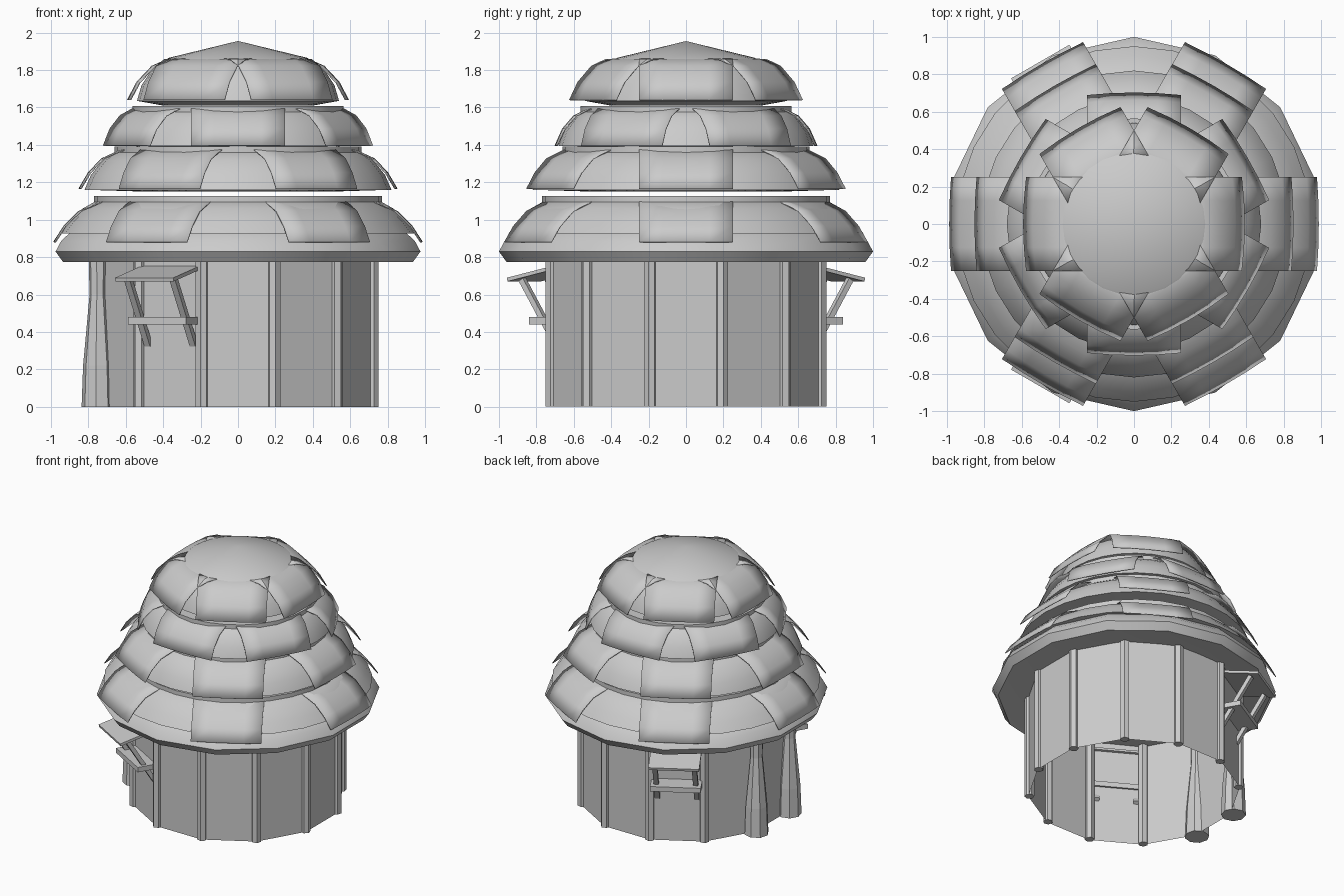
import bpy, bmesh
from math import sin, cos, pi, radians
from mathutils import Vector, Matrix

cube = bpy.data.objects.get("Cube")
if cube:
    bpy.data.objects.remove(cube, do_unlink=True)

GREY = (0.6, 0.6, 0.6, 1)
mat = bpy.data.materials.new("plain_grey")
mat.use_nodes = True
mat.diffuse_color = GREY
mat.node_tree.nodes["Principled BSDF"].inputs["Base Color"].default_value = GREY


def finish(name, bm, smooth=None, fix_normals=True):
    """Turn a bmesh into a named object, optionally smooth below an angle."""
    bmesh.ops.remove_doubles(bm, verts=bm.verts, dist=1e-5)
    if fix_normals:
        bmesh.ops.recalc_face_normals(bm, faces=bm.faces)
    me = bpy.data.meshes.new(name)
    bm.to_mesh(me)
    bm.free()
    me.materials.append(mat)
    if smooth:
        me.shade_smooth()
        me.set_sharp_from_angle(angle=radians(smooth))
    ob = bpy.data.objects.new(name, me)
    bpy.context.collection.objects.link(ob)
    return ob


def loft(bm, rings, closed=True):
    """Skin a list of point rows with quads."""
    rows = [[bm.verts.new(p) for p in ring] for ring in rings]
    n = len(rows[0])
    for a, b in zip(rows, rows[1:]):
        for i in range(n if closed else n - 1):
            j = (i + 1) % n
            bm.faces.new((a[i], a[j], b[j], b[i]))
    return rows


def circle(r, z, sides, phase=0, centre=(0, 0)):
    return [(centre[0] + r * cos(phase + 2 * pi * i / sides),
             centre[1] + r * sin(phase + 2 * pi * i / sides), z) for i in range(sides)]


def revolve(name, profile, sides, phase=0, smooth=None):
    bm = bmesh.new()
    loft(bm, [circle(max(r, 1e-7), z, sides, phase) for r, z in profile])
    return finish(name, bm, smooth)


def column(name, sections, sides, phase, centre):
    """Capped upright post with a changing radius."""
    bm = bmesh.new()
    rows = loft(bm, [circle(r, z, sides, phase, centre) for r, z in sections])
    bm.faces.new(rows[0])
    bm.faces.new(rows[-1])
    return finish(name, bm)


def beam(name, start, end, width, thick, angle):
    """Box between two (radius, side, height) points, turned to face an angle."""
    a, b = Vector(start), Vector(end)
    d = (b - a).normalized()
    side = Vector((0, 1, 0))
    up = d.cross(side)
    bm = bmesh.new()
    bmesh.ops.create_cube(bm, size=1)
    frame = Matrix((d * (b - a).length, side * width, up * thick)).transposed().to_4x4()
    bm.transform(Matrix.Rotation(angle, 4, "Z") @ Matrix.Translation((a + b) / 2) @ frame)
    return finish(name, bm)


# Twelve sided wall, open underneath
revolve("wall", [(0.75, 0), (0.75, 0.82)], 12, radians(15))

# Posts on the wall corners, with two flared door posts on the -x side
for k in range(12):
    a = radians(15 + 30 * k)
    if k in (5, 6):
        column("door_post", [(0.088, 0), (0.08, 0.22), (0.045, 0.6), (0.05, 0.82)],
               8, a + pi / 8, (0.775 * cos(a), 0.775 * sin(a)))
    else:
        column("wall_post", [(0.035, 0), (0.035, 0.82)], 6, a,
               (0.742 * cos(a), 0.742 * sin(a)))

# Two windows: sloping awning, shelf and slanted struts
for deg in (120, 240):
    a = radians(deg)
    beam("window_awning", (0.71, 0, 0.745), (1.0, 0, 0.68), 0.36, 0.02, a)
    beam("window_shelf", (0.71, 0, 0.46), (0.865, 0, 0.46), 0.36, 0.038, a)
    for s in (-0.14, 0.14):
        beam("window_strut", (0.93, s, 0.68), (0.715, s, 0.33), 0.035, 0.03, a)

# Rounded eave with a closed ceiling
revolve("eave", [(0, 0.8), (0.72, 0.8), (0.96, 0.775), (1.0, 0.83),
                 (0.97, 0.885), (0.9, 0.95), (0.7, 1.02)], 14, pi / 2, 50)

# Roof tiers: smooth dome, plate profile, first plate angle
tiers = {
    "lower": ([(0.6, 0.93), (0.95, 0.925), (0.9, 0.99), (0.83, 1.06), (0.74, 1.11), (0, 1.12)],
              [(0.985, 0.88), (0.93, 0.965), (0.85, 1.045), (0.75, 1.09), (0.66, 1.115)], 0),
    "middle": ([(0.5, 1.15), (0.82, 1.16), (0.785, 1.24), (0.72, 1.32), (0.63, 1.38), (0, 1.385)],
               [(0.85, 1.165), (0.8, 1.25), (0.73, 1.325), (0.63, 1.37), (0.54, 1.39)], 0),
    "upper": ([(0.4, 1.4), (0.68, 1.395), (0.655, 1.47), (0.6, 1.545), (0.54, 1.595), (0, 1.6)],
              [(0.7, 1.395), (0.66, 1.485), (0.6, 1.555), (0.53, 1.59), (0.45, 1.6)], 30),
    "top": ([(0.4, 1.61), (0.54, 1.635), (0.515, 1.72), (0.455, 1.81), (0.37, 1.865), (0, 1.955)],
            [(0.59, 1.64), (0.54, 1.735), (0.46, 1.82), (0.38, 1.855), (0.3, 1.86)], 0),
}
for tier, (dome, curve, start) in tiers.items():
    revolve(tier + "_roof_dome", dome, 28, pi / 2, 45)
    for k in range(6):
        # Thin shingle plate: straight sided, bent down the slope, slightly bowed
        bm = bmesh.new()
        steps = [-0.25 + 0.125 * i for i in range(5)]
        loft(bm, [[(r - 0.15 * t * t / r, t, z) for t in steps] for r, z in curve], False)
        bm.transform(Matrix.Rotation(radians(start + 60 * k), 4, "Z"))
        plate = finish(tier + "_roof_plate", bm, 50)
        thick = plate.modifiers.new("thickness", "SOLIDIFY")
        thick.thickness = 0.006
        thick.offset = 0

# Flat bands between the tiers
for name, r, z in (("lower", 0.77, 1.095), ("middle", 0.66, 1.36), ("upper", 0.565, 1.575)):
    revolve(name + "_roof_band", [(0, z), (r, z), (r, z + 0.032), (0, z + 0.032)], 28, pi / 2, 30)
